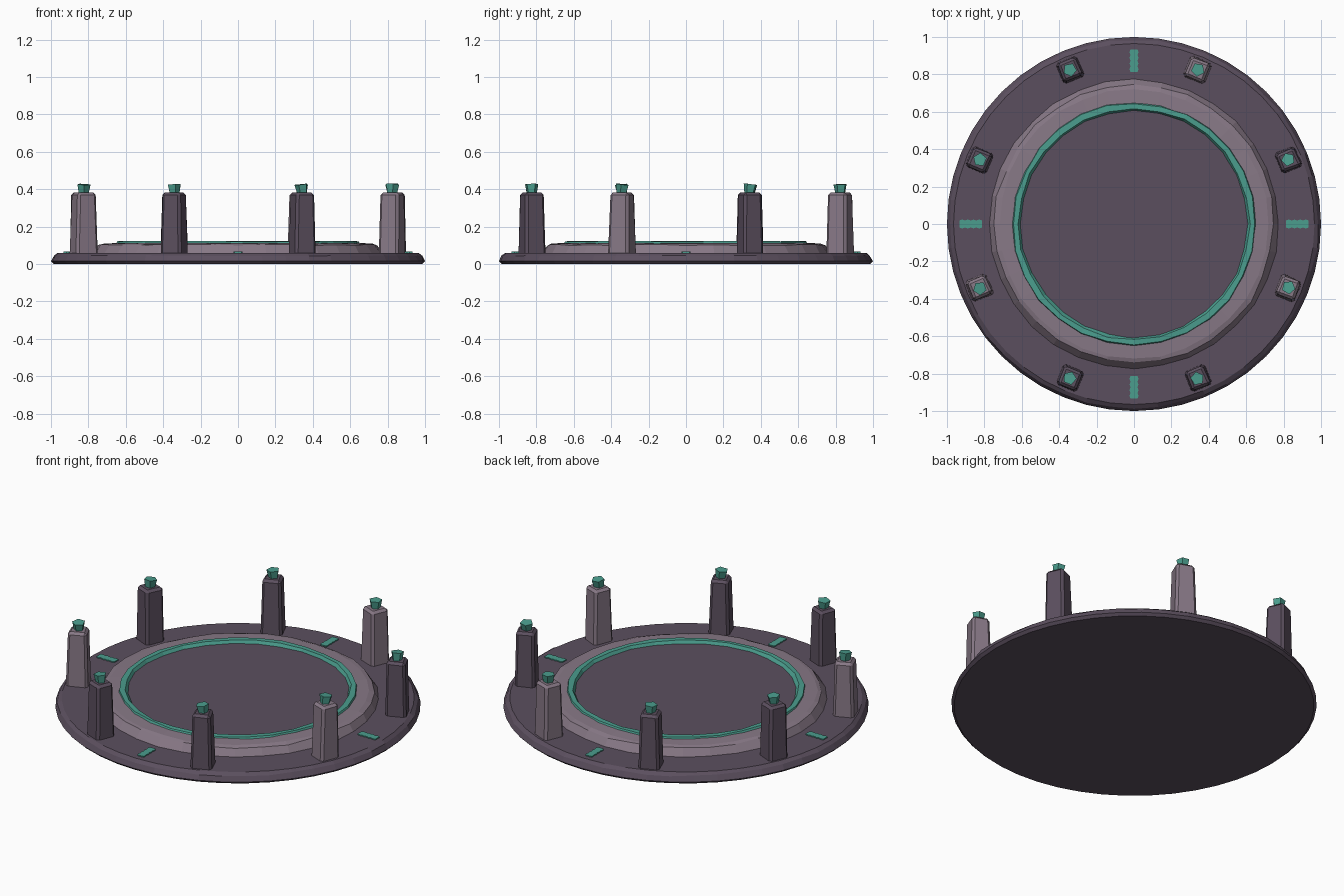
import bpy, bmesh, math, random
from mathutils import Matrix, Vector

random.seed(4)
cube = bpy.data.objects.get("Cube")
if cube:
    bpy.data.objects.remove(cube, do_unlink=True)


def material(name, rgb):
    m = bpy.data.materials.new(name)
    m.use_nodes = True
    m.diffuse_color = (*rgb, 1)
    m.node_tree.nodes["Principled BSDF"].inputs["Base Color"].default_value = (*rgb, 1)
    return m


DARK = material("dark purple stone", (0.105, 0.078, 0.113))
LIGHT = material("pale mauve stone", (0.245, 0.19, 0.24))
TEAL = material("teal crystal", (0.07, 0.34, 0.27))


def finish(bm, name, mat, matrix=None):
    bmesh.ops.recalc_face_normals(bm, faces=bm.faces)
    mesh = bpy.data.meshes.new(name)
    bm.to_mesh(mesh)
    bm.free()
    mesh.materials.append(mat)
    obj = bpy.data.objects.new(name, mesh)
    bpy.context.collection.objects.link(obj)
    if matrix:
        obj.matrix_world = matrix
    return obj


def lathe(name, mat, profile, sides, closed=False):
    """Turn (radius, height, wobble) points into a hewn, flat-faced ring or disc."""
    bm = bmesh.new()
    rings = []
    for r, z, wob in profile:
        ring = []
        for i in range(sides):
            a = math.tau * i / sides
            rr = r + random.uniform(-wob, wob)
            zz = z + random.uniform(-wob, wob) * 0.4
            ring.append(bm.verts.new((rr * math.cos(a), rr * math.sin(a), zz)))
        rings.append(ring)
    pairs = list(zip(rings, rings[1:]))
    if closed:
        pairs.append((rings[-1], rings[0]))
    else:
        bm.faces.new(rings[0])
        bm.faces.new(rings[-1])
    for lo, hi in pairs:
        for i in range(sides):
            j = (i + 1) % sides
            bm.faces.new((lo[i], lo[j], hi[j], hi[i]))
    return finish(bm, name, mat)


# Round platform, raised kerb, inner floor and glowing trim
lathe("platform_base", DARK,
      [(0.985, 0, 0), (1, 0.015, 0), (0.985, 0.045, 0.006), (0.965, 0.06, 0)], 48)
lathe("kerb_ring", LIGHT,
      [(0.775, 0.055, 0.004), (0.745, 0.102, 0.008), (0.72, 0.109, 0.004),
       (0.635, 0.113, 0.004), (0.625, 0.055, 0)], 32, closed=True)
lathe("inner_floor", DARK, [(0.64, 0.055, 0), (0.64, 0.104, 0)], 32)
lathe("trim_ring", TEAL,
      [(0.655, 0.1, 0.004), (0.646, 0.122, 0.005), (0.618, 0.122, 0.005),
       (0.604, 0.1, 0.004)], 28, closed=True)


def pillar(name, mat, matrix):
    bm = bmesh.new()
    bmesh.ops.create_cube(bm, size=1)
    for v in bm.verts:
        top = v.co.z > 0
        half = 0.052 if top else 0.06
        v.co.x = math.copysign(half, v.co.x) + random.uniform(-0.004, 0.004)
        v.co.y = math.copysign(half, v.co.y) + random.uniform(-0.004, 0.004)
        v.co.z = 0.382 if top else 0.05
    edges = [e for e in bm.edges if max(v.co.z for v in e.verts) > 0.2]
    bmesh.ops.bevel(bm, geom=edges, offset=0.014, segments=1, affect='EDGES')
    finish(bm, name, mat, matrix)


def crystal(name, matrix):
    bm = bmesh.new()
    bmesh.ops.create_cone(bm, cap_ends=True, segments=5, radius1=0.027,
                          radius2=0.037, depth=0.05)
    tilt = Matrix.Rotation(random.uniform(-0.15, 0.15), 4, 'X')
    spin = Matrix.Rotation(random.uniform(0, math.tau), 4, 'Z')
    finish(bm, name, TEAL, matrix @ Matrix.Translation((0, 0, 0.401)) @ tilt @ spin)


def rune_plate(name, matrix):
    """Radial inlay with notched long edges."""
    bm = bmesh.new()
    steps = 9
    side = [(-0.06 + 0.12 * i / (steps - 1), 0.024 if i % 2 else 0.019)
            for i in range(steps)]
    outline = side + [(x, -y) for x, y in reversed(side)]
    face = bm.faces.new([bm.verts.new((x, y, 0.058)) for x, y in outline])
    ext = bmesh.ops.extrude_face_region(bm, geom=[face])
    for v in ext["geom"]:
        if isinstance(v, bmesh.types.BMVert):
            v.co += Vector((0, 0, 0.008))
    finish(bm, name, TEAL, matrix)


# Eight pillars facing the centre, every third one pale, each with a crystal
for k in range(8):
    place = (Matrix.Rotation(math.tau * (k + 0.5) / 8, 4, 'Z')
             @ Matrix.Translation((0.893, 0, 0)))
    pillar(f"pillar_{k + 1}", LIGHT if k % 3 == 1 else DARK, place)
    crystal(f"crystal_{k + 1}", place)

# Four inlays on the main axes
for k in range(4):
    rune_plate(f"inlay_{k + 1}", Matrix.Rotation(math.tau * k / 4, 4, 'Z')
               @ Matrix.Translation((0.873, 0, 0)))
